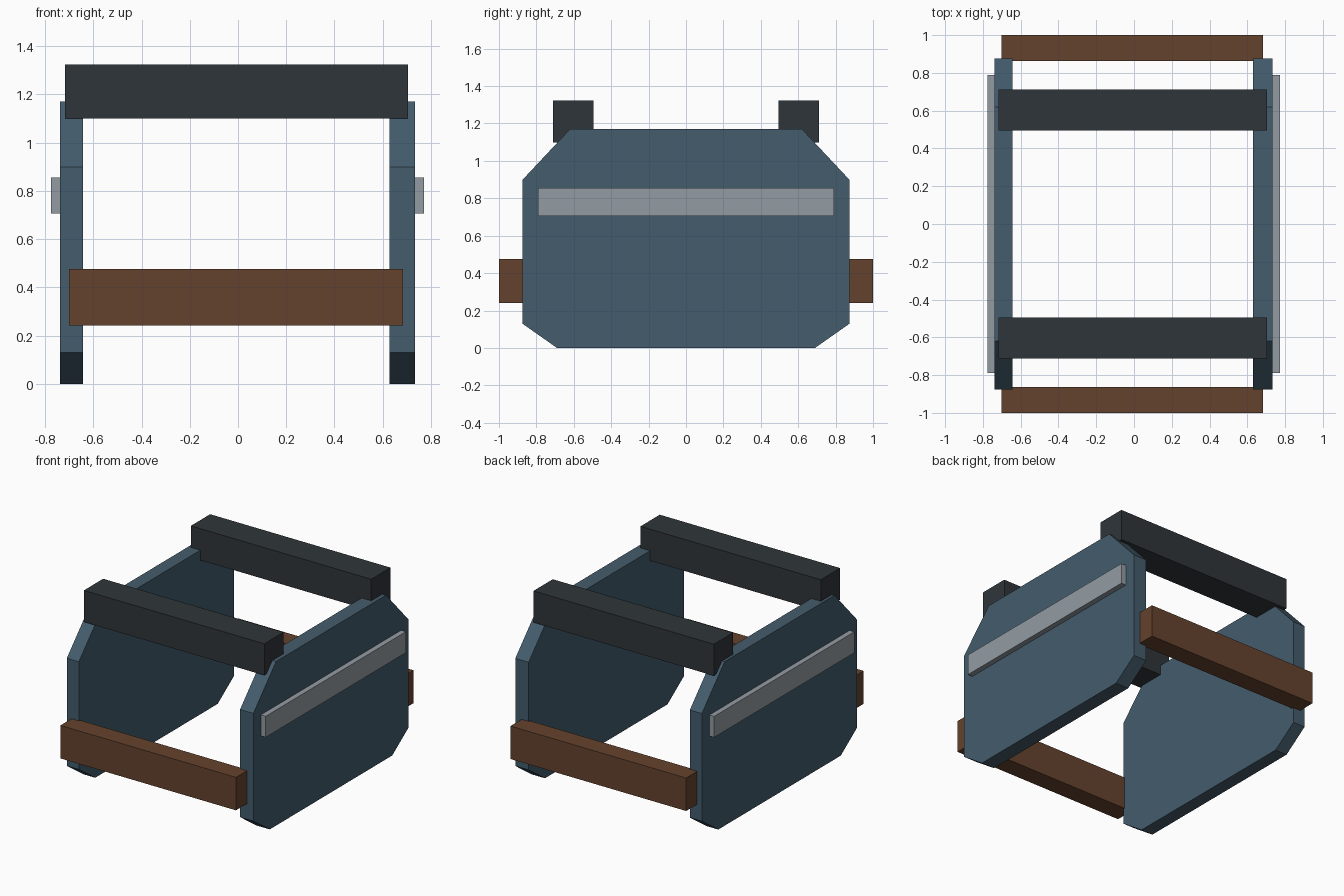
import bpy, bmesh

if "Cube" in bpy.data.objects:
    bpy.data.objects.remove(bpy.data.objects["Cube"])


def material(name, rgb):
    m = bpy.data.materials.new(name)
    lin = [((c / 255 + 0.055) / 1.055) ** 2.4 for c in rgb]
    m.diffuse_color = (*lin, 1)
    m.use_nodes = True
    m.node_tree.nodes["Principled BSDF"].inputs["Base Color"].default_value = m.diffuse_color
    return m


blue = material("slate blue", (68, 92, 108))
dark = material("charcoal", (47, 53, 58))
brown = material("brown", (101, 66, 45))
grey = material("light grey", (148, 156, 162))


def prism(name, profile, x0, x1, mat):
    """Extrude a (y, z) profile along x from x0 to x1."""
    bm = bmesh.new()
    face = bm.faces.new([bm.verts.new((x0, y, z)) for y, z in profile])
    ext = bmesh.ops.extrude_face_region(bm, geom=[face])["geom"]
    verts = [v for v in ext if isinstance(v, bmesh.types.BMVert)]
    bmesh.ops.translate(bm, vec=(x1 - x0, 0, 0), verts=verts)
    bmesh.ops.recalc_face_normals(bm, faces=bm.faces)
    mesh = bpy.data.meshes.new(name)
    bm.to_mesh(mesh)
    bm.free()
    mesh.materials.append(mat)
    ob = bpy.data.objects.new(name, mesh)
    bpy.context.collection.objects.link(ob)
    return ob


def rect(y0, y1, z0, z1):
    return [(y0, z0), (y1, z0), (y1, z1), (y0, z1)]


# Side panels with clipped corners
half = [(0.69, 0), (0.875, 0.13), (0.875, 0.898), (0.62, 1.17)]
panel = half + [(-y, z) for y, z in reversed(half)]
prism("left_side_panel", panel, -0.738, -0.643, blue)
prism("right_side_panel", panel, 0.629, 0.734, blue)

# Trim strips on the outer faces
strip = rect(-0.79, 0.79, 0.705, 0.855)
prism("left_trim_strip", strip, -0.775, -0.738, grey)
prism("right_trim_strip", strip, 0.734, 0.772, grey)

# Cross beams: upper pair resting in the panels, lower bumpers on the ends
for label, s in (("front", -1), ("back", 1)):
    prism(label + "_top_beam", rect(s * 0.494, s * 0.711, 1.099, 1.324),
          -0.718, 0.705, dark)
    prism(label + "_bumper", rect(s * 0.862, s * 1.0, 0.241, 0.476),
          -0.701, 0.684, brown)
